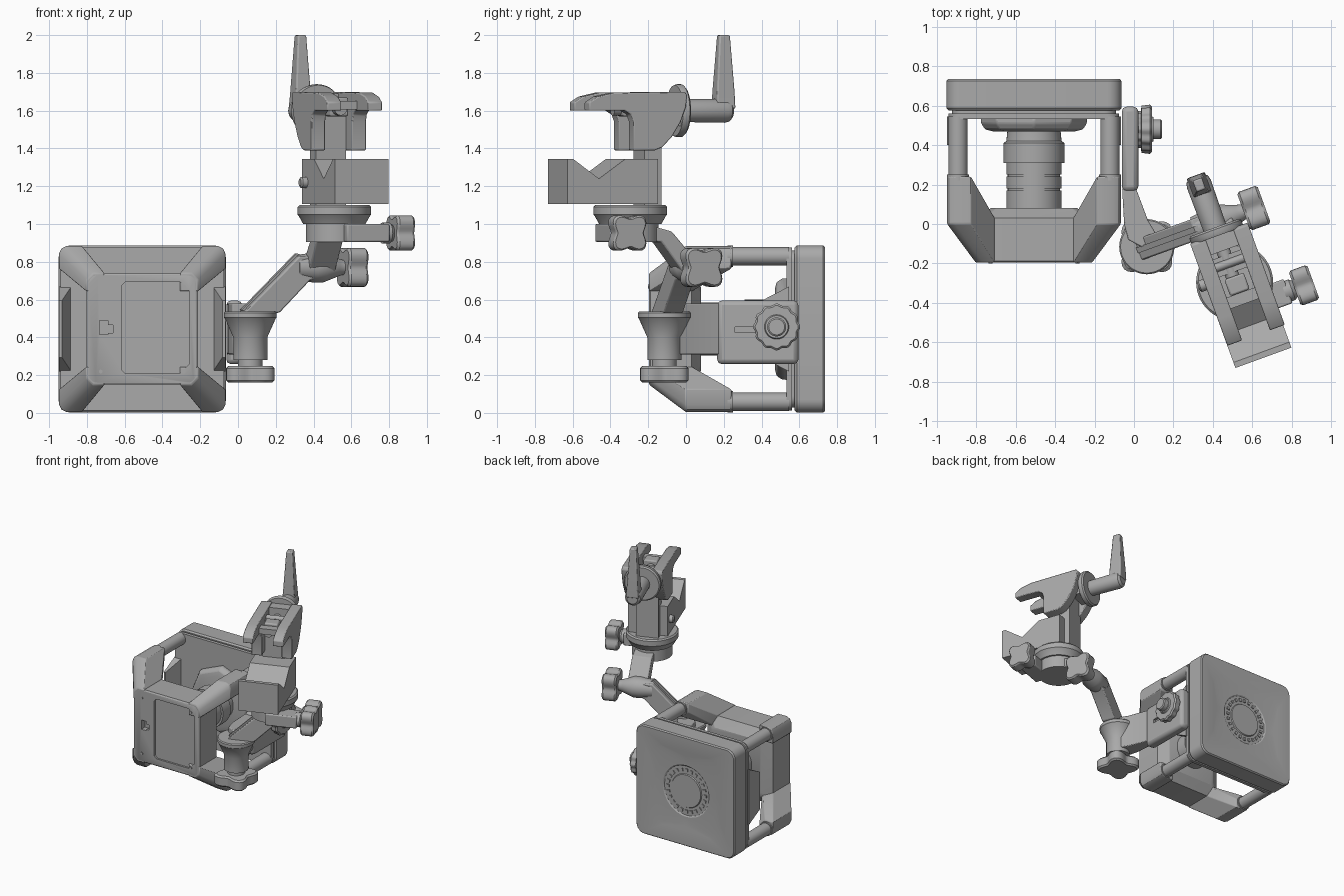
import bpy, bmesh
from math import cos, sin, pi, radians
from mathutils import Matrix, Vector

cube = bpy.data.objects.get("Cube")
if cube:
    bpy.data.objects.remove(cube, do_unlink=True)

grey = bpy.data.materials.new("mid grey")
grey.use_nodes = True
grey.diffuse_color = (0.4, 0.4, 0.4, 1)
grey.node_tree.nodes["Principled BSDF"].inputs["Base Color"].default_value = (0.4, 0.4, 0.4, 1)

WORLD = Matrix()
CLAMP = Matrix.Translation((0.51, -0.295, 0)) @ Matrix.Rotation(radians(20), 4, 'Z')
LAMP = Matrix.Translation((-0.507, 0, 0.444))
made = []


def finish(bm, name, frame=WORLD, bevel=0):
    bmesh.ops.recalc_face_normals(bm, faces=bm.faces)
    me = bpy.data.meshes.new(name)
    bm.to_mesh(me)
    bm.free()
    me.transform(frame)
    me.materials.append(grey)
    ob = bpy.data.objects.new(name, me)
    bpy.context.scene.collection.objects.link(ob)
    if bevel:
        mod = ob.modifiers.new("soft edges", 'BEVEL')
        mod.width, mod.segments, mod.limit_method = bevel, 2, 'ANGLE'
    made.append(ob)
    return ob


def loft(name, rings, frame=WORLD, bevel=0):
    """Skin a list of equal point rings and cap both ends."""
    bm = bmesh.new()
    loops = [[bm.verts.new(p) for p in ring] for ring in rings]
    n = len(loops[0])
    for a, b in zip(loops, loops[1:]):
        for i in range(n):
            j = (i + 1) % n
            bm.faces.new((a[i], a[j], b[j], b[i]))
    bm.faces.new(loops[0])
    bm.faces.new(loops[-1])
    return finish(bm, name, frame, bevel)


def prism(name, pts, axis, lo, hi, frame=WORLD, bevel=0):
    place = {'X': lambda a, b, c: (c, a, b), 'Y': lambda a, b, c: (a, c, b),
             'Z': lambda a, b, c: (a, b, c)}[axis]
    return loft(name, [[place(a, b, c) for a, b in pts] for c in (lo, hi)], frame, bevel)


def box(name, x, y, z, frame=WORLD, bevel=0):
    pts = [(x[0], y[0]), (x[1], y[0]), (x[1], y[1]), (x[0], y[1])]
    return prism(name, pts, 'Z', z[0], z[1], frame, bevel)


def turned(name, base, axis, profile, frame=WORLD, n=40, shape=None, bevel=0):
    """Stack rings of (distance, radius) along an axis."""
    q = Vector(axis).to_track_quat('Z', 'Y')
    f = shape or (lambda t: 1)
    rings = [[Vector(base) + q @ Vector((r * f(t) * cos(t), r * f(t) * sin(t), d))
              for t in (2 * pi * i / n for i in range(n))] for d, r in profile]
    return loft(name, rings, frame, bevel)


def hull(name, pts, frame=WORLD, bevel=0):
    bm = bmesh.new()
    for p in pts:
        bm.verts.new(p)
    res = bmesh.ops.convex_hull(bm, input=bm.verts)
    bmesh.ops.delete(bm, geom=[v for v in res["geom_interior"] if isinstance(v, bmesh.types.BMVert)], context='VERTS')
    return finish(bm, name, frame, bevel)


def round_square(h, r, y, seg=8):
    ring = []
    for k in range(4):
        sx, sz = ((1, 1), (-1, 1), (-1, -1), (1, -1))[k]
        for i in range(seg + 1):
            t = pi / 2 * (k + i / seg)
            ring.append((sx * (h - r) + r * cos(t), y, sz * (h - r) + r * sin(t)))
    return ring


def cut(target, cutter):
    cutter.hide_render = True
    cutter.hide_viewport = True
    cutter.display_type = 'WIRE'
    made.remove(cutter)
    mod = target.modifiers.new("cut", 'BOOLEAN')
    mod.object, mod.operation = cutter, 'DIFFERENCE'


def four_lobe(t):
    return 1 + 0.2 * cos(4 * (t - pi / 4))


def knob(name, base, axis, r, depth, frame):
    turned(name, base, axis, [(0, r * .9), (.012, r), (depth - .012, r), (depth, r * .9)],
           frame, 48, four_lobe)


# Lamp head slab with a slightly dished face
loft("head_slab", [round_square(*a) for a in (
    (.432, .06, .575), (.443, .07, .587), (.443, .07, .725), (.435, .065, .735), (.39, .06, .735),
    (.32, .12, .729), (.28, .27, .723), (.21, .209, .721), (.2, .199, .714),
    (.135, .134, .714), (.13, .129, .722))], LAMP)
loft("head_gasket", [round_square(.415, .06, y) for y in (.55, .58)], LAMP)
loft("head_inner_plate", [round_square(.432, .06, y) for y in (.533, .56)], LAMP)
for i in range(24):
    t = 2 * pi * i / 24
    spin = LAMP @ Matrix.Rotation(t, 4, 'Y')
    box("vent_tooth", (.155, .18), (.71, .722), (-.01, .01), spin)

# Lens barrel and its hub
turned("lens_barrel", (0, 0, 0), (0, 1, 0), [
    (.05, .14), (.17, .14), (.17, .133), (.18, .133), (.18, .14), (.24, .14), (.24, .133), (.25, .133),
    (.25, .14), (.31, .14), (.31, .155), (.41, .155), (.42, .14), (.47, .135), (.54, .135)], LAMP, 48)
turned("lens_hub", (0, 0, 0), (0, 1, 0), [(.47, .21), (.48, .25), (.51, .27), (.54, .27)], LAMP, 8,
       None, .008)

# Housing with recessed panel and socket
body = loft("housing", [round_square(*a) for a in ((.285, .05, -.195), (.295, .05, -.188),
                                                   (.295, .05, .03), (.22, .03, .08))], LAMP)
panel = [(-.09, -.235), (.2, -.235), (.25, -.185), (.25, .2), (.2, .25), (-.09, .25), (-.11, .23), (-.11, -.215)]
cut(body, prism("panel_cutter", panel, 'Y', -.25, -.18, LAMP))
socket = [(-.225, -.03), (-.18, -.03), (-.18, -.02), (-.155, -.02), (-.155, .02), (-.18, .02), (-.18, .045), (-.225, .045)]
cut(body, prism("socket_cutter", socket, 'Y', -.25, -.15, LAMP))

# Corner arms, rods, collars and screws, and the side ears
for sx in (-1, 1):
    for sz in (-1, 1):
        outer = [(.32, .37), (.37, .32), (.44, .32), (.44, .4), (.427, .427), (.4, .44), (.32, .44)]
        inner = [(.2, .2), (.295, .2), (.295, .26), (.26, .295), (.2, .295)]
        pts = [(sx * a, y, sz * b) for a, b in outer for y in (0, .24)]
        pts += [(sx * a, y, sz * b) for a, b in inner for y in (-.195, .03)]
        hull("corner_arm", pts, LAMP, .006)
        c = (sx * .385, 0, sz * .385)
        turned("corner_rod", c, (0, 1, 0), [(.2, .048), (.545, .048)], LAMP, 32)
        turned("rod_collar", c, (0, 1, 0), [(.22, .056), (.25, .056)], LAMP, 32)
        turned("face_screw", (sx * .22, -.2, sz * .225), (0, 1, 0), [(0, .01), (.02, .01)], LAMP, 12)
    hull("side_ear", [(sx * a, .545, b) for a in (.375, .44) for b in (-.225, .225)]
         + [(sx * a, .4, b) for a in (.425, .44) for b in (-.15, .15)], LAMP)

# Side bracket with slot, tightening wheel and neck
bracket = box("side_bracket", (-.062, .022), (.165, .595), (.258, .595), WORLD, .025)
cut(bracket, box("slot_cutter", (0, .06), (.26, .42), (.425, .455)))
turned("bracket_wheel", (.02, .48, .455), (1, 0, 0), [(0, .09), (.015, .09), (.018, .115), (.06, .12), (.07, .11)],
       WORLD, 72, lambda t: 1 + .04 * cos(12 * t))
turned("wheel_hub", (.08, .48, .455), (1, 0, 0), [(0, .07), (.02, .06), (.02, .05), (.055, .05), (.062, .042)])
prism("bracket_neck", [(-.06, .18), (.01, .18), (.07, .02), (.13, -.08), (.065, -.13), (-.03, -.08), (-.05, 0)],
      'Z', .31, .58, WORLD, .006)

# Swivel cup and its lower knob
PIVOT = (.065, -.115, 0)
turned("swivel_cup", PIVOT, (0, 0, 1), [(.24, .065), (.28, .065), (.28, .09), (.4, .09), (.5, .135),
                                        (.505, .14), (.53, .14), (.537, .133)], WORLD, 48)
knob("swivel_knob", (.065, -.115, .16), (0, 0, 1), .135, .088, WORLD)

# Lower arm with raised rails, hinge, upper arm
lower = [(-.41, .53), (-.21, .53), (-.04, .7), (.01, .72), (.01, .83), (-.1, .83)]
prism("lower_arm", lower, 'Y', .265, .375, CLAMP, .008)
prism("lower_arm_rail", [(-.41, .545), (-.37, .53), (-.07, .835), (-.1, .845)], 'Y', .305, .335, CLAMP)
turned("hinge_barrel", (-.1, .32, .77), (1, 0, 0), [(0, .065), (.1, .08), (.15, .08), (.23, .05), (.26, .04), (.31, .04)], CLAMP)
knob("hinge_knob", (.165, .32, .77), (1, 0, 0), .108, .11, CLAMP)
prism("upper_arm", [(.03, .91), (.14, .905), (.27, .735), (.33, .72), (.36, .78), (.2, .96), (.05, 1)],
      'X', -.05, .1, CLAMP, .008)

# Rotating base of the clamp
turned("base_disc", (0, 0, 0), (0, 0, 1), [(.905, .15), (1, .15), (1, .165), (1.045, .19), (1.05, .195),
                                          (1.09, .195), (1.1, .185)], CLAMP, 56)
box("base_tab", (0, .24), (-.2, -.07), (.905, 1), CLAMP, .008)
turned("base_screw", (.22, -.135, .952), (1, 0, 0), [(0, .055), (.04, .055), (.06, .04), (.1, .04)], CLAMP)
knob("base_knob", (.275, -.135, .952), (1, 0, 0), .098, .1, CLAMP)

# Fixed jaw with a V groove, and the column
vee = [(-.41, 1.105), (.1, 1.105), (.1, 1.345), (-.084, 1.345), (-.233, 1.24), (-.38, 1.345), (-.41, 1.345)]
prism("fixed_jaw", vee, 'X', -.145, .157, CLAMP)
turned("jaw_pin", (-.18, .04, 1.22), (1, 0, 0), [(0, .02), (.008, .03), (.05, .03)], CLAMP, 24)
box("column", (-.085, .085), (.05, .145), (1.09, 1.64), CLAMP)

# Moving jaw: two cheeks with a bridge, cross pin and spindle
cheek = [(-.29, 1.6), (-.29, 1.645), (-.24, 1.675), (-.15, 1.695), (.25, 1.7), (.262, 1.68), (.255, 1.62), (.225, 1.54),
         (.175, 1.46), (.12, 1.405), (.08, 1.39), (-.04, 1.39), (-.04, 1.54), (-.055, 1.58), (-.09, 1.6)]
for lo, hi in ((-.145, -.065), (.085, .165)):
    prism("jaw_cheek", cheek, 'X', lo, hi, CLAMP, .006)
box("jaw_bridge", (-.08, .1), (.17, .255), (1.52, 1.69), CLAMP)
box("jaw_web", (-.08, .1), (-.12, -.06), (1.605, 1.65), CLAMP)
box("spindle_nut", (-.045, .06), (-.06, .03), (1.57, 1.67), CLAMP, .01)
turned("spindle", (0, -.1, 1.61), (0, 1, 0), [(0, .035), (.38, .035)], CLAMP, 24)
turned("cross_pin", (-.1, .1, 1.64), (1, 0, 0), [(0, .022), (.22, .022)], CLAMP, 20)

# Lever handle
turned("lever_washer", (0, .25, 1.6), (0, 1, 0), [(0, .135), (.012, .14), (.035, .14), (.045, .13)], CLAMP, 48)
turned("lever_boss", (0, .28, 1.6), (0, 1, 0), [(0, .06), (.25, .064), (.275, .058), (.29, .04)], CLAMP)
loft("lever_handle", [[(sx * a, .525 + sy * b, z) for sx, sy in ((-1, -1), (1, -1), (1, 1), (-1, 1))]
                      for a, b, z in ((.05, .052, 1.61), (.042, .05, 1.7), (.024, .03, 2.0))], CLAMP, .008)

bpy.ops.object.select_all(action='DESELECT')
for ob in made:
    ob.select_set(True)
bpy.context.view_layer.objects.active = made[0]
bpy.ops.object.shade_smooth_by_angle(angle=radians(30))
